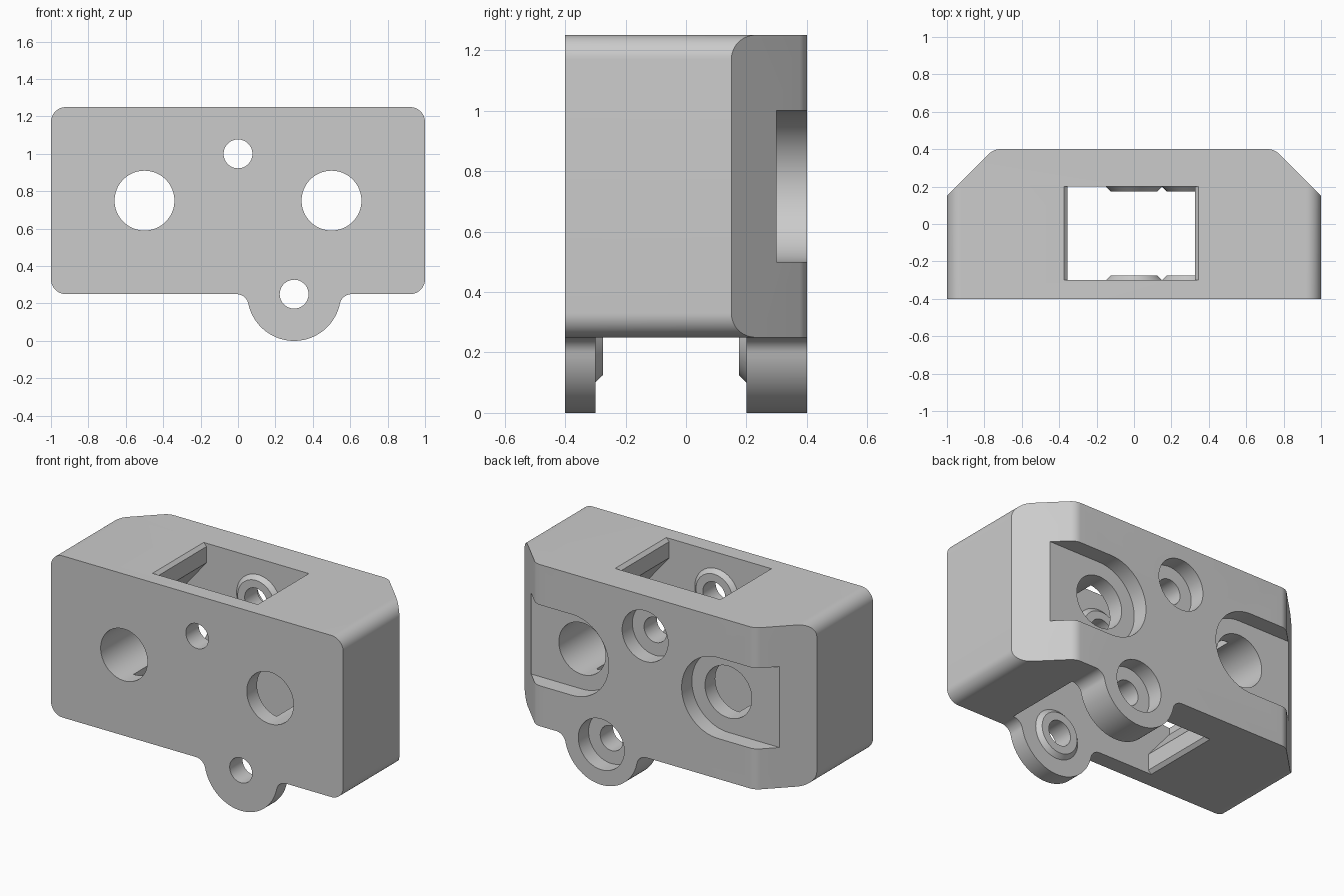
import bpy, bmesh, math
from math import pi

cube = bpy.data.objects.get("Cube")
if cube:
    bpy.data.objects.remove(cube, do_unlink=True)

grey = bpy.data.materials.new("plain grey")
grey.use_nodes = True
COLOUR = (0.6, 0.6, 0.6, 1)
grey.diffuse_color = COLOUR
grey.node_tree.nodes["Principled BSDF"].inputs["Base Color"].default_value = COLOUR


def arc(cx, cz, r, a0, a1, n=12):
    return [(cx + r * math.cos(a0 + (a1 - a0) * i / n),
             cz + r * math.sin(a0 + (a1 - a0) * i / n)) for i in range(n + 1)]


def prism(name, pts, lo, hi, axis="y"):
    """Extrude a profile (x,z along y, or x,y along z) from lo to hi."""
    place = (lambda p, h: (p[0], h, p[1])) if axis == "y" else (lambda p, h: (p[0], p[1], h))
    bm = bmesh.new()
    face = bm.faces.new([bm.verts.new(place(p, lo)) for p in pts])
    ext = bmesh.ops.extrude_face_region(bm, geom=[face])
    step = (0, hi - lo, 0) if axis == "y" else (0, 0, hi - lo)
    bmesh.ops.translate(bm, vec=step, verts=[v for v in ext["geom"] if isinstance(v, bmesh.types.BMVert)])
    return finish(name, bm)


def cone(name, cx, cz, y0, r0, y1, r1, n=64):
    """Cylinder or cone along y."""
    bm = bmesh.new()
    rings = [[bm.verts.new((x, y, z)) for x, z in arc(cx, cz, r, 0, 2 * pi, n)[:-1]]
             for y, r in ((y0, r0), (y1, r1))]
    for ring in rings:
        bm.faces.new(ring)
    for i in range(n):
        j = (i + 1) % n
        bm.faces.new((rings[0][i], rings[0][j], rings[1][j], rings[1][i]))
    return finish(name, bm)


def finish(name, bm):
    bmesh.ops.remove_doubles(bm, verts=bm.verts, dist=1e-5)
    bmesh.ops.recalc_face_normals(bm, faces=bm.faces)
    mesh = bpy.data.meshes.new(name)
    bm.to_mesh(mesh)
    bm.free()
    mesh.materials.append(grey)
    obj = bpy.data.objects.new(name, mesh)
    bpy.context.collection.objects.link(obj)
    return obj


def combine(target, tool, operation="DIFFERENCE"):
    mod = target.modifiers.new(operation, "BOOLEAN")
    mod.operation, mod.object, mod.solver = operation, tool, "EXACT"
    bpy.context.view_layer.objects.active = target
    bpy.ops.object.modifier_apply(modifier=mod.name)
    bpy.data.objects.remove(tool, do_unlink=True)


# Outline: rounded block with a filleted round lug underneath
BOTTOM, TOP, R = 0.25, 1.25, 0.08
LUG_X, LUG_R, F = 0.3, 0.25, 0.065
dx = math.sqrt((LUG_R + F) ** 2 - F ** 2)
tilt = math.asin(F / (LUG_R + F))
outline = (arc(-1 + R, BOTTOM + R, R, pi, 1.5 * pi)
           + arc(LUG_X - dx, BOTTOM - F, F, pi / 2, tilt)
           + arc(LUG_X, BOTTOM, LUG_R, pi + tilt, 2 * pi - tilt, 40)
           + arc(LUG_X + dx, BOTTOM - F, F, pi - tilt, pi / 2)
           + arc(1 - R, BOTTOM + R, R, -pi / 2, 0)
           + arc(1 - R, TOP - R, R, 0, pi / 2)
           + arc(-1 + R, TOP - R, R, pi / 2, pi))
body = prism("bracket_body", outline, -0.4, 0.4)

# Chamfered back corners with a soft edge
BEND = 0.08
bend_x = 0.75 - BEND * math.tan(pi / 8)
half = [(1.1, -0.5), (1.1, 0.05)] + arc(bend_x, 0.4 - BEND, BEND, pi / 4, pi / 2, 8)
plan = half + [(-x, y) for x, y in reversed(half)]
combine(body, prism("plan_cutter", plan, -0.1, 1.4, "z"), "INTERSECT")

# Inner cavity: narrow mouths with chamfers, wider in the middle
MID_X, MID_Z = -0.015, 0.75
quarter = [(0.39, 0.53), (0.36, 0.5), (0.34, 0.48), (0.34, 0.38), (0.49, 0.2)]
right = quarter + [(x, -z) for x, z in reversed(quarter)]
cavity = [(MID_X + x, MID_Z + z) for x, z in right] + [(MID_X - x, MID_Z + z) for x, z in reversed(right)]
combine(body, prism("cavity_cutter", cavity, -0.3, 0.2))

# Round clearance between the two lug plates
combine(body, cone("clearance_cutter", LUG_X, BOTTOM, -0.3, 0.31, 0.2, 0.31))

# Raised conical bosses inside, then screw holes with counterbores
SCREWS = ((0, 1.0), (LUG_X, BOTTOM))
for x, z in SCREWS:
    combine(body, cone("front_boss", x, z, -0.31, 0.16, -0.275, 0.125), "UNION")
    combine(body, cone("back_boss", x, z, 0.21, 0.16, 0.175, 0.125), "UNION")
for x, z in SCREWS:
    combine(body, cone("screw_cutter", x, z, -0.5, 0.077, 0.5, 0.077))
    combine(body, cone("counterbore_cutter", x, z, 0.3, 0.157, 0.5, 0.157))

# Large through holes with open-ended pockets on the back
for side in (-1, 1):
    combine(body, cone("hole_cutter", side * 0.5, MID_Z, -0.5, 0.16, 0.5, 0.16))
    pocket = arc(0.5, MID_Z, 0.25, pi / 2, 1.5 * pi, 32) + [(1.2, 0.5), (1.2, 1.0)]
    combine(body, prism("pocket_cutter", [(side * x, z) for x, z in pocket], 0.3, 0.5))

bpy.ops.object.select_all(action="DESELECT")
body.select_set(True)
bpy.context.view_layer.objects.active = body
bpy.ops.object.shade_smooth_by_angle(angle=math.radians(30))
